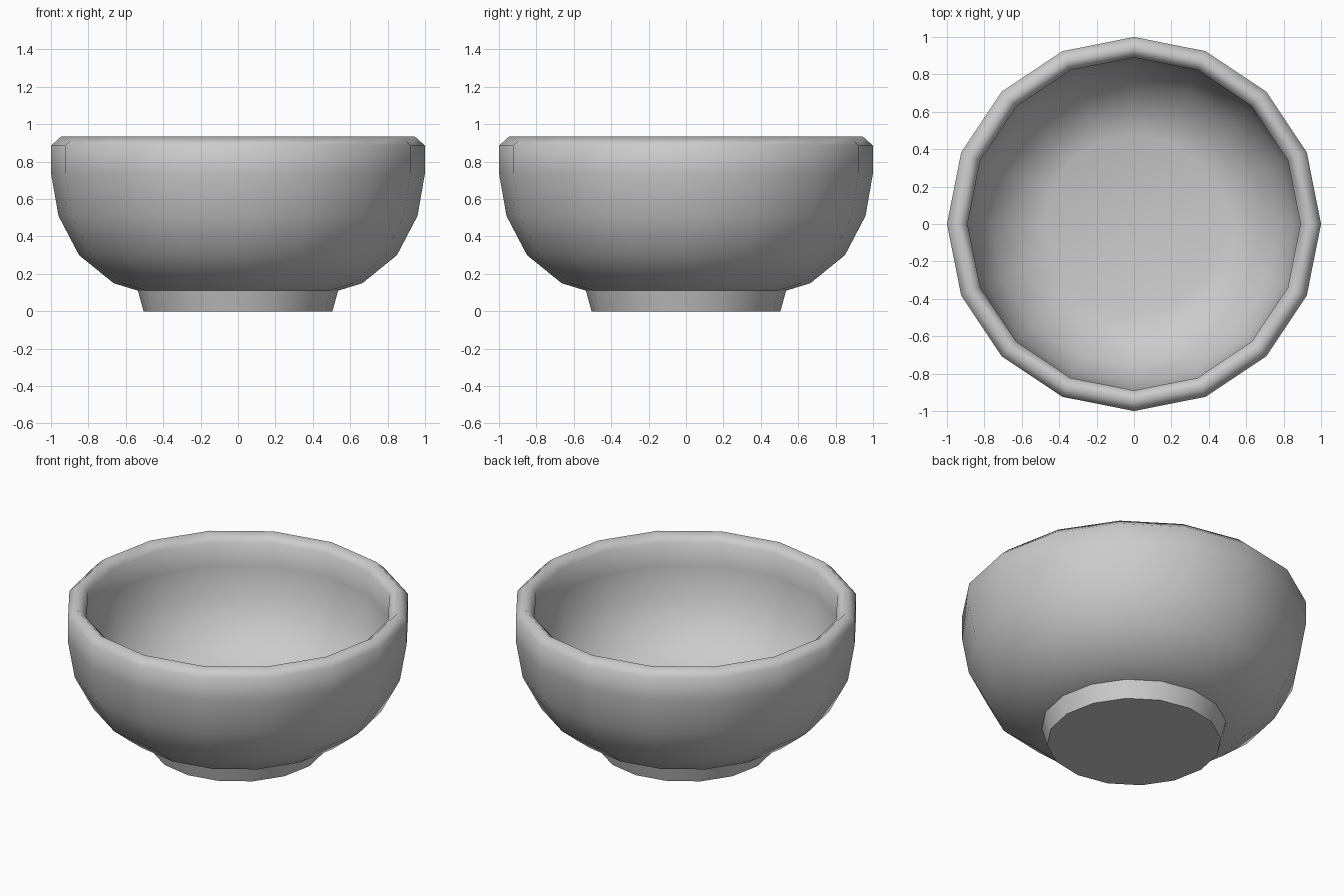
import bpy, bmesh, math

if "Cube" in bpy.data.objects:
    bpy.data.objects.remove(bpy.data.objects["Cube"])

SIDES = 16


def lathe(name, profile, cap_first=False, cap_last=False, angle=180):
    """Revolve (radius, z) points around z; profile runs up the outside."""
    bm = bmesh.new()
    rings = []
    for r, z in profile:
        rings.append([bm.verts.new((r * math.cos(2 * math.pi * i / SIDES),
                                    r * math.sin(2 * math.pi * i / SIDES), z))
                      for i in range(SIDES)])
    for a, b in zip(rings, rings[1:]):
        for i in range(SIDES):
            j = (i + 1) % SIDES
            bm.faces.new((a[i], a[j], b[j], b[i]))
    if cap_first:
        bm.faces.new(rings[0][::-1])
    if cap_last:
        bm.faces.new(rings[-1])
    mesh = bpy.data.meshes.new(name)
    bm.to_mesh(mesh)
    bm.free()
    obj = bpy.data.objects.new(name, mesh)
    bpy.context.collection.objects.link(obj)
    bpy.ops.object.select_all(action='DESELECT')
    obj.select_set(True)
    bpy.context.view_layer.objects.active = obj
    bpy.ops.object.shade_smooth_by_angle(angle=math.radians(angle))
    return obj


# Bowl wall: outside, beveled rim, then inside down to the floor
outer = [(0.535, 0.11), (0.665, 0.15), (0.85, 0.30), (0.96, 0.51), (1.0, 0.74), (1.0, 0.885)]
rim = [(0.945, 0.935)]
inner = [(0.89, 0.885), (0.89, 0.74), (0.855, 0.545), (0.765, 0.375), (0.61, 0.25), (0.48, 0.21)]
lathe("bowl", outer + rim + inner, cap_last=True)

# Foot: short flared ring with a flat closed base
lathe("foot", [(0.505, 0.0), (0.535, 0.11)], cap_first=True, angle=40)
